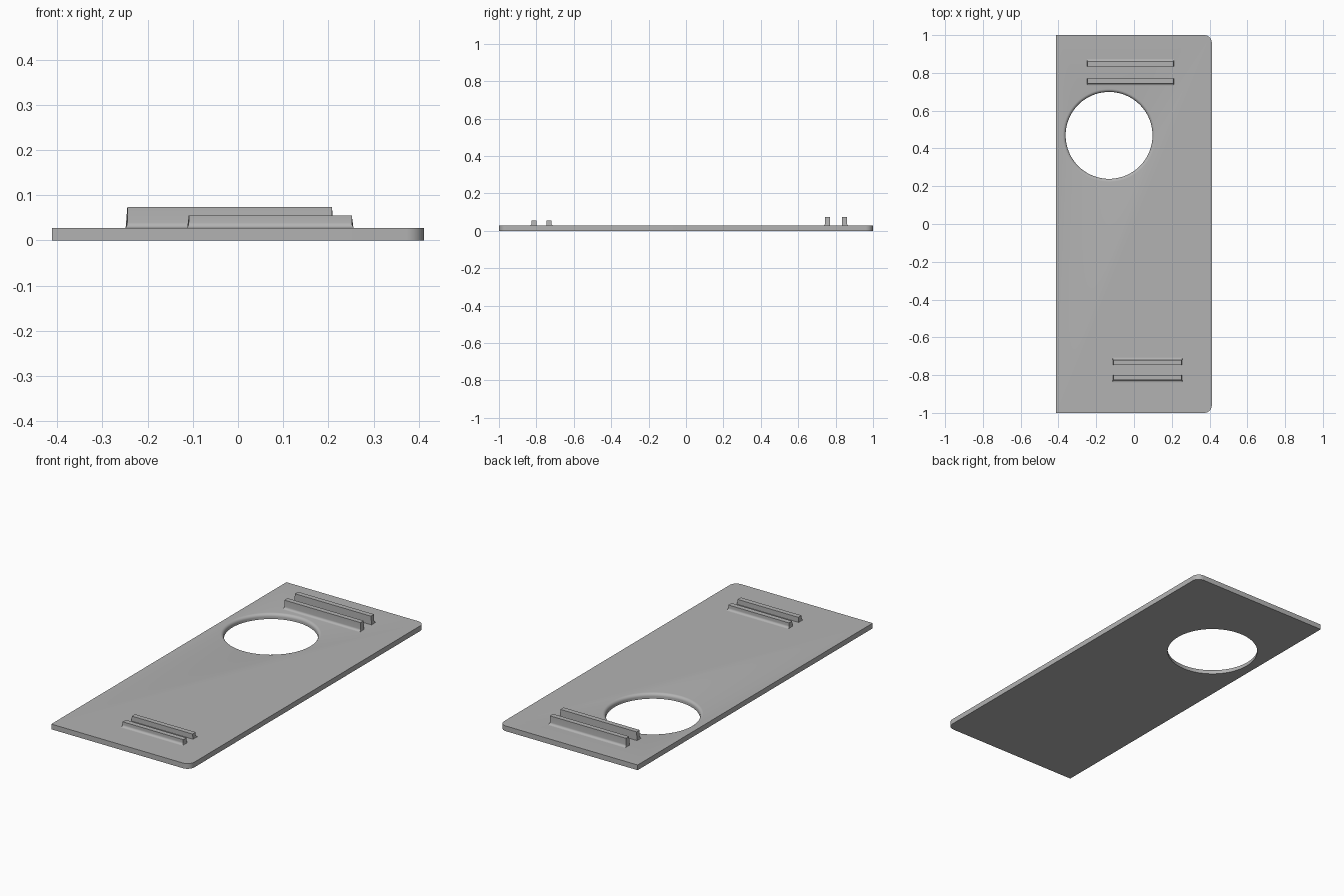
import bpy, bmesh, math
from mathutils import Vector

if "Cube" in bpy.data.objects:
    bpy.data.objects.remove(bpy.data.objects["Cube"])

T = 0.028  # plate thickness
grey = bpy.data.materials.new("grey")
grey.diffuse_color = (0.45, 0.45, 0.45, 1)
grey.use_nodes = True
grey.node_tree.nodes["Principled BSDF"].inputs["Base Color"].default_value = grey.diffuse_color


def make_object(name, bm):
    bmesh.ops.recalc_face_normals(bm, faces=bm.faces[:])
    mesh = bpy.data.meshes.new(name)
    bm.to_mesh(mesh)
    bm.free()
    obj = bpy.data.objects.new(name, mesh)
    bpy.context.collection.objects.link(obj)
    mesh.materials.append(grey)
    return obj


def smooth(obj):
    bpy.ops.object.select_all(action='DESELECT')
    obj.select_set(True)
    bpy.context.view_layer.objects.active = obj
    bpy.ops.object.shade_smooth_by_angle(angle=math.radians(30))


def arc(cx, cy, r, a0, a1, n=8):
    return [(cx + r * math.cos(math.radians(a0 + (a1 - a0) * i / n)),
             cy + r * math.sin(math.radians(a0 + (a1 - a0) * i / n))) for i in range(n + 1)]


# Plate: square corners on the left, rounded corners on the right
HX, R = 0.412, 0.04
outline = [(-HX, 1), (-HX, -1)]
outline += arc(HX - R, -1 + R, R, -90, 0) + arc(HX - R, 1 - R, R, 0, 90)
bm = bmesh.new()
face = bm.faces.new([bm.verts.new((x, y, 0)) for x, y in outline])
ext = bmesh.ops.extrude_face_region(bm, geom=[face])
bmesh.ops.translate(bm, vec=(0, 0, T),
                    verts=[v for v in ext["geom"] if isinstance(v, bmesh.types.BMVert)])
plate = make_object("plate", bm)

# Round hole cutter: straight wall below, rounded lip at the top
HOLE, F, N = 0.23, 0.016, 96
profile = [(HOLE, -0.02)] + arc(HOLE + F, T - F, F, 180, 90, 6) + [(HOLE + F, T + 0.02)]
bm = bmesh.new()
rings = [[bm.verts.new((-0.132 + r * math.cos(2 * math.pi * i / N),
                        0.469 + r * math.sin(2 * math.pi * i / N), z))
          for i in range(N)] for r, z in profile]
for a, b in zip(rings, rings[1:]):
    for i in range(N):
        j = (i + 1) % N
        bm.faces.new((a[i], a[j], b[j], b[i]))
bm.faces.new(rings[0])
bm.faces.new(rings[-1])
cutter = make_object("hole_cutter", bm)
cutter.hide_render = True
cutter.hide_set(True)

cut = plate.modifiers.new("hole", 'BOOLEAN')
cut.operation = 'DIFFERENCE'
cut.solver = 'EXACT'
cut.object = cutter
bpy.context.view_layer.objects.active = plate
bpy.ops.object.modifier_apply(modifier="hole")
bpy.data.objects.remove(cutter)
smooth(plate)


# Ridge: thin rail with a flared foot on its outer side and slightly flared ends
def ridge(name, x0, x1, y_inner, out, top):
    w, f, flare = 0.027, 0.012, 0.004
    section = [(0, T - 0.004), (0, top), (w, top)]
    section += arc(w + f, T + f, f, 180, 270, 6) + [(w + f, T - 0.004)]
    bm = bmesh.new()
    ends = []
    for x, side in ((x0, -1), (x1, 1)):
        ends.append([bm.verts.new((x + side * flare * max(0, min(1, (T + f - z) / f)) ** 2,
                                   y_inner + out * d, z)) for d, z in section])
    a, b = ends
    n = len(a)
    for i in range(n):
        bm.faces.new((a[i], a[(i + 1) % n], b[(i + 1) % n], b[i]))
    bm.faces.new(a)
    bm.faces.new(b)
    bmesh.ops.triangulate(bm, faces=[p for p in bm.faces if len(p.verts) > 4])
    smooth(make_object(name, bm))


ridge("back_ridge_inner", -0.245, 0.208, 0.771, -1, 0.074)
ridge("back_ridge_outer", -0.245, 0.208, 0.834, 1, 0.074)
ridge("front_ridge_inner", -0.109, 0.252, -0.747, 1, 0.055)
ridge("front_ridge_outer", -0.109, 0.252, -0.799, -1, 0.055)
